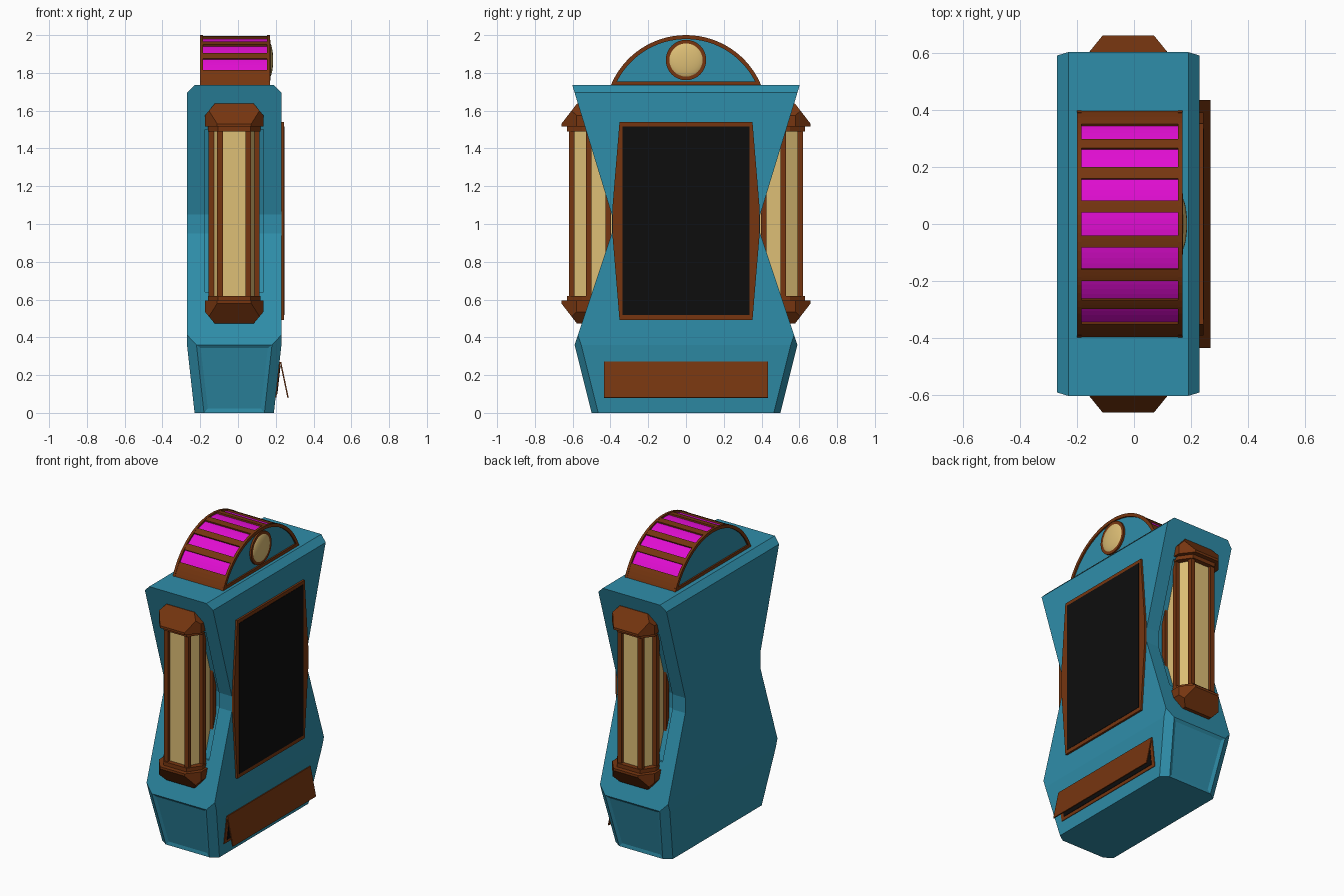
import bpy, bmesh, math
from mathutils import Vector, Matrix

if "Cube" in bpy.data.objects:
    bpy.data.objects.remove(bpy.data.objects["Cube"])


def material(name, rgb):
    m = bpy.data.materials.new(name)
    m.use_nodes = True
    m.diffuse_color = (*rgb, 1)
    m.node_tree.nodes["Principled BSDF"].inputs["Base Color"].default_value = (*rgb, 1)
    return m


TEAL = material("teal paint", (0.028, 0.27, 0.40))
BROWN = material("brown trim", (0.18, 0.036, 0.005))
GLOW = material("magenta panel", (0.75, 0.004, 0.64))
TAN = material("tan glass", (0.73, 0.52, 0.18))
BLACK = material("black", (0.004, 0.004, 0.004))
XC = -0.02  # middle of the cabinet in x


def finish(bm, name, mat):
    bmesh.ops.recalc_face_normals(bm, faces=bm.faces)
    me = bpy.data.meshes.new(name)
    bm.to_mesh(me)
    bm.free()
    me.materials.append(mat)
    ob = bpy.data.objects.new(name, me)
    bpy.context.collection.objects.link(ob)
    return ob


def prism_bm(pts, axis, lo, hi):
    """Extrude a 2D outline: (y, z) along x or (x, y) along z."""
    bm = bmesh.new()
    place = (lambda p: (lo, *p)) if axis == "x" else (lambda p: (*p, lo))
    face = bm.faces.new([bm.verts.new(place(p)) for p in pts])
    out = bmesh.ops.extrude_face_region(bm, geom=[face])
    d = hi - lo
    bmesh.ops.translate(bm, vec=(d, 0, 0) if axis == "x" else (0, 0, d),
                        verts=[v for v in out["geom"] if isinstance(v, bmesh.types.BMVert)])
    bmesh.ops.recalc_face_normals(bm, faces=bm.faces)
    return bm


def prism(name, pts, axis, lo, hi, mat):
    return finish(prism_bm(pts, axis, lo, hi), name, mat)


def box(name, centre, size, mat, rot=None):
    bm = bmesh.new()
    bmesh.ops.create_cube(bm, size=1, matrix=Matrix.Translation(centre)
                          @ (rot or Matrix()) @ Matrix.Diagonal((*size, 1)))
    return finish(bm, name, mat)


def slice_off(bm, point, normal):
    """Cut away everything on the normal's side and close the cut."""
    cut = bmesh.ops.bisect_plane(bm, geom=bm.verts[:] + bm.edges[:] + bm.faces[:],
                                 plane_co=point, plane_no=normal, clear_outer=True)
    edges = [e for e in cut["geom_cut"] if isinstance(e, bmesh.types.BMEdge)]
    bmesh.ops.holes_fill(bm, edges=edges, sides=0)


def mirrored(half):
    return half + [(-a, b) for a, b in reversed(half)]


# Cabinet: waisted outline, tapered base, chamfered corners
bm = prism_bm(mirrored([(0.50, 0), (0.59, 0.36), (0.393, 0.95), (0.393, 1.05), (0.602, 1.735)]),
              "x", XC - 0.25, XC + 0.25)
for sx in (1, -1):
    slice_off(bm, (XC + sx * 0.25, 0, 1.695), (sx, 0, 1))
    slice_off(bm, (XC + sx * 0.25, 0, 0.36), (sx * 0.36, 0, -0.04))
    for sy in (1, -1):
        a, b, c = [Vector((XC + sx * x, sy * y, z)) for x, y, z in
                   ((0.25, 0.555, 0.36), (0.20, 0.59, 0.36), (0.16, 0.50, 0))]
        n = (b - a).cross(c - a)
        slice_off(bm, a, n if n.x * sx > 0 else -n)
# Sunken panel on each end of the base
bmesh.ops.recalc_face_normals(bm, faces=bm.faces)
ends = [f for f in bm.faces if abs(f.normal.y) > 0.9 and f.calc_center_median().z < 0.35]
bmesh.ops.inset_individual(bm, faces=ends, thickness=0.03, depth=-0.008)
cabinet = finish(bm, "cabinet", TEAL)

# Shallow niche behind each lamp
cutters = []
for s in (1, -1):
    wall = [(0.496, 0.64), (0.393, 0.95), (0.393, 1.05), (0.53, 1.50)]
    outline = [(s * (y - 0.012), z) for y, z in wall] + [(s * (y + 0.1), z) for y, z in reversed(wall)]
    cutter = prism("niche_cutter", outline, "x", XC - 0.155, XC + 0.155, TEAL)
    mod = cabinet.modifiers.new("niche", "BOOLEAN")
    mod.operation, mod.solver, mod.object = "DIFFERENCE", "EXACT", cutter
    cutters.append(cutter)
carved = bpy.data.meshes.new_from_object(
    cabinet.evaluated_get(bpy.context.evaluated_depsgraph_get()))
cabinet.modifiers.clear()
cabinet.data = carved
for cutter in cutters:
    bpy.data.objects.remove(cutter)


# Lamps on both ends: glass column, posts, collars and faceted caps
def lamp_outline(s, front_x, front_y, side_x, side_y, back):
    half = [(front_x, front_y), (side_x, side_y), (side_x, back)]
    return [(XC + x, s * y) for x, y in half] + [(XC - x, s * y) for x, y in reversed(half)]


MID = 1.055
for s, end in ((-1, "front"), (1, "back")):
    prism(end + "_lamp_glass", lamp_outline(s, 0.07, 0.60, 0.115, 0.515, 0.385), "z", 0.58, 1.53, TAN)
    for x, y in ((0.075, 0.605), (0.12, 0.515), (0.12, 0.412)):
        for sx in (1, -1):
            box(end + "_lamp_post", (XC + sx * x, s * y, MID), (0.03, 0.03, 0.92), BROWN)
    for up, level in ((1, "upper"), (-1, "lower")):
        zs = sorted((MID + up * 0.435, MID + up * 0.47))
        prism(f"{end}_lamp_{level}_collar", lamp_outline(s, 0.085, 0.63, 0.14, 0.55, 0.39),
              "z", *zs, BROWN)
        zs = sorted((MID + up * 0.46, MID + up * 0.583))
        bm = prism_bm(lamp_outline(s, 0.09, 0.66, 0.155, 0.58, 0.40), "z", *zs)
        slice_off(bm, (XC, s * 0.66, MID + up * 0.475), (0, s * 0.11, up * 0.085))
        for sx in (1, -1):
            slice_off(bm, (XC + sx * 0.155, 0, MID + up * 0.52), (sx * 0.06, 0, up * 0.05))
        finish(bm, f"{end}_lamp_{level}_cap", BROWN)

# Screen with a bulging frame
prism("screen_frame", mirrored([(0.352, 0.492), (0.39, 0.95), (0.39, 1.08), (0.352, 1.54)]),
      "x", 0.22, 0.243, BROWN)
box("screen", (0.242, 0, 1.017), (0.006, 0.67, 1.0), BLACK)

# Tray: tilted flap hinged over a dark slot
lean = Matrix.Rotation(math.atan(0.04 / 0.36), 4, "Y")
box("tray_frame", (0.210, 0, 0.175), (0.008, 0.87, 0.19), BROWN, lean)
box("tray_slot", (0.213, 0, 0.175), (0.008, 0.82, 0.15), BLACK, lean)
box("tray_flap", (0.245, 0, 0.175), (0.007, 0.87, 0.195), BROWN,
    Matrix.Rotation(-math.atan(0.04 / 0.19), 4, "Y"))

# Arched topper
R, CZ, BASE = 0.431, 1.569, 1.73
X0, X1 = -0.20, 0.17


def arc(radius, z0, steps=32):
    a = math.acos((z0 - CZ) / radius)
    angles = [a - 2 * a * i / steps for i in range(steps + 1)]
    return [(radius * math.sin(t), CZ + radius * math.cos(t)) for t in angles]


prism("arch_core", arc(R - 0.018, BASE), "x", X0 + 0.01, X1 - 0.01, TEAL)
for x, name in ((X0, "left"), (X1 - 0.016, "right")):
    outer, inner = arc(R, BASE), arc(R - 0.021, BASE)
    prism(f"arch_{name}_rim", outer + inner[::-1], "x", x, x + 0.016, BROWN)
    box(f"arch_{name}_sill", (x + 0.008, 0, BASE + 0.012), (0.016, 0.78, 0.026), BROWN)


def curved_slat(name, t0, t1, r0, r1, mat):
    ts = [math.radians(t0 + (t1 - t0) * i / 4) for i in range(5)]
    pts = [(r1 * math.sin(t), CZ + r1 * math.cos(t)) for t in ts]
    pts += [(r0 * math.sin(t), CZ + r0 * math.cos(t)) for t in reversed(ts)]
    prism(name, pts, "x", X0 + 0.012, X1 - 0.012, mat)


STEP, HALF = 16.5, 5.4
for i in range(-3, 4):
    curved_slat("glow_panel", i * STEP - HALF, i * STEP + HALF, R - 0.03, R - 0.012, GLOW)
for i in range(-3, 3):
    curved_slat("arch_slat", i * STEP + HALF, (i + 1) * STEP - HALF, R - 0.03, R - 0.002, BROWN)
for s in (1, -1):
    curved_slat("arch_foot", s * (3 * STEP + HALF), s * 68, R - 0.03, R - 0.002, BROWN)

# Round domed light on the arch
bm = bmesh.new()
turn = Matrix.Translation((X1 - 0.008, 0, 1.868)) @ Matrix.Rotation(math.pi / 2, 4, "Y")
bmesh.ops.create_cone(bm, cap_ends=True, segments=32, radius1=0.107, radius2=0.107,
                      depth=0.02, matrix=turn)
finish(bm, "dome_ring", BROWN)
bm = bmesh.new()
bmesh.ops.create_uvsphere(bm, u_segments=32, v_segments=16, radius=1,
                          matrix=turn @ Matrix.Diagonal((0.097, 0.097, 0.024, 1)))
for f in bm.faces:
    f.smooth = True
finish(bm, "dome_light", TAN)
